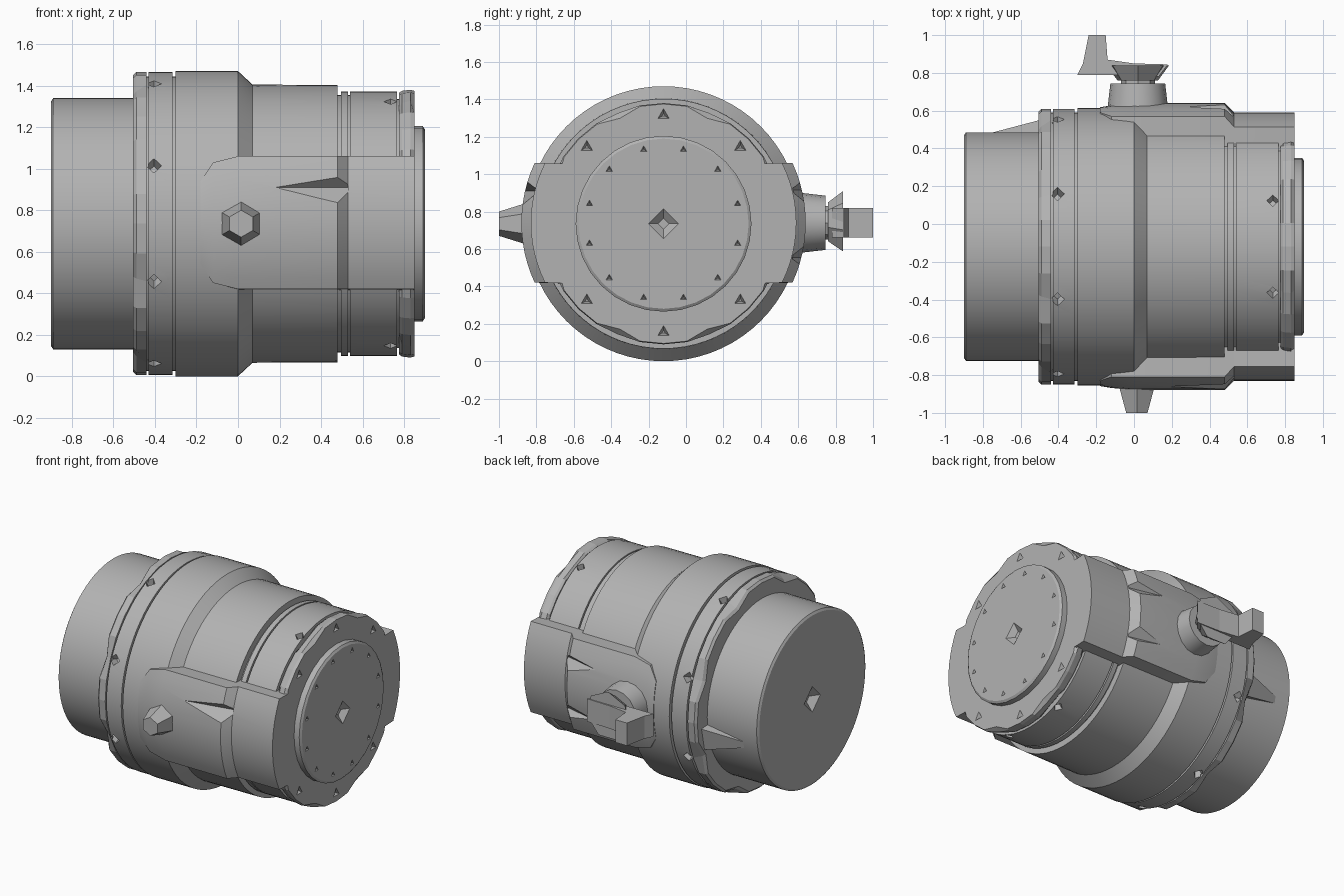
import bpy, bmesh
from math import sin, cos, pi, sqrt, radians
from mathutils import Vector, Matrix

cube = bpy.data.objects.get("Cube")
if cube:
    bpy.data.objects.remove(cube)

CY, CZ = -0.12, 0.735          # barrel axis, running along x
grey = bpy.data.materials.new("mid_grey")
grey.use_nodes = True
grey.diffuse_color = (0.45, 0.45, 0.45, 1)
grey.node_tree.nodes["Principled BSDF"].inputs["Base Color"].default_value = (0.45, 0.45, 0.45, 1)


def make(name, bm):
    bmesh.ops.recalc_face_normals(bm, faces=bm.faces[:])
    mesh = bpy.data.meshes.new(name)
    bm.to_mesh(mesh)
    bm.free()
    mesh.materials.append(grey)
    ob = bpy.data.objects.new(name, mesh)
    bpy.context.collection.objects.link(ob)
    return ob


def loft(name, rings):
    """Closed solid through rings that have equal point counts."""
    bm = bmesh.new()
    loops = [[bm.verts.new(p) for p in ring] for ring in rings]
    n = len(loops[0])
    for a, b in zip(loops, loops[1:]):
        for i in range(n):
            bm.faces.new((a[i], a[(i + 1) % n], b[(i + 1) % n], b[i]))
    bm.faces.new(loops[0])
    bm.faces.new(loops[-1])
    return make(name, bm)


def polar(x, r, a):
    return Vector((x, CY + r * cos(a), CZ + r * sin(a)))


def lathe(name, profile, n=72):
    return loft(name, [[polar(x, r, 2 * pi * i / n) for i in range(n)] for x, r in profile])


def jagged_ring(name, sections, n=32):
    """Faceted collar; every section has an outer and a chipped radius."""
    return loft(name, [[polar(x, low if i % 4 == 2 else r, 2 * pi * i / n)
                        for i in range(n)] for x, r, low in sections])


def add_cone(bm, pos, direction, r_in, r_out, depth, sides=4):
    rot = Vector(direction).to_track_quat('Z', 'Y').to_matrix().to_4x4()
    bmesh.ops.create_cone(bm, cap_ends=True, segments=sides, radius1=r_in, radius2=r_out,
                          depth=depth, matrix=Matrix.Translation(pos) @ rot)


def cut(ob, cutter):
    mod = ob.modifiers.new("chips", 'BOOLEAN')
    mod.operation, mod.solver, mod.object = 'DIFFERENCE', 'EXACT', cutter
    bpy.context.view_layer.objects.active = ob
    bpy.ops.object.modifier_apply(modifier=mod.name)


def smooth(ob, angle=22):
    bpy.ops.object.select_all(action='DESELECT')
    ob.select_set(True)
    bpy.context.view_layer.objects.active = ob
    bpy.ops.object.shade_smooth_by_angle(angle=radians(angle))


# Stepped barrel with narrow grooves between its sections
barrel = lathe("barrel", [
    (-0.9, 0.59), (-0.89, 0.605), (-0.46, 0.605), (-0.46, 0.71), (-0.43, 0.71),
    (-0.43, 0.73), (-0.315, 0.73), (-0.315, 0.71), (-0.3, 0.71), (-0.3, 0.735),
    (0.0, 0.735), (0.07, 0.67), (0.48, 0.668), (0.48, 0.62), (0.495, 0.62),
    (0.495, 0.637), (0.53, 0.637), (0.53, 0.62), (0.54, 0.62), (0.54, 0.637),
    (0.765, 0.637), (0.765, 0.6), (0.8, 0.6)])
rear_collar = jagged_ring("rear_collar", [
    (-0.505, 0.715, 0.67), (-0.49, 0.73, 0.69), (-0.44, 0.73, 0.725)])
front_flange = jagged_ring("front_flange", [
    (0.775, 0.63, 0.6), (0.79, 0.64, 0.63), (0.83, 0.645, 0.64), (0.85, 0.64, 0.61)])
end_cap = lathe("end_cap", [(0.83, 0.47), (0.89, 0.47), (0.9, 0.455)], 32)

# Chipped recesses around the grip, flange and both ends
bm = bmesh.new()
for k in range(8):
    a = radians(22.5 + 45 * k)
    out = (0, cos(a), sin(a))
    add_cone(bm, polar(-0.405, 0.73, a), out, 0.02, 0.055, 0.11)
    add_cone(bm, polar(0.735, 0.637, a), out, 0.02, 0.045, 0.09)
    add_cone(bm, polar(0.85, 0.58, pi / 4 * k), (1, 0, 0), 0.01, 0.06, 0.08, 3)
for k in range(12):
    add_cone(bm, polar(0.9, 0.41, radians(15 + 30 * k)), (1, 0, 0), 0.005, 0.035, 0.05, 3)
add_cone(bm, (0.9, CY, CZ), (1, 0, 0), 0.03, 0.13, 0.07)
add_cone(bm, (-0.9, CY, CZ), (-1, 0, 0), 0.03, 0.15, 0.09)
cutter = make("recess_cutter", bm)
for ob in (barrel, front_flange, end_cap):
    cut(ob, cutter)

# Curved side housings, mirrored front to back, clipped to a flat band
STATIONS = [(-0.18, 0.738, 0.2), (-0.12, 0.748, 0.29), (0, 0.76, 0.32),
            (0.48, 0.76, 0.32), (0.53, 0.71, 0.32), (0.85, 0.71, 0.32)]


def housing(name, side):
    rings = []
    for x, r, h in STATIONS:
        ring = []
        for i in range(13):
            dz = h * (i / 6 - 1)
            ring.append((x, CY + side * sqrt(r * r - dz * dz), CZ + dz + 0.005))
        ring += [(x, CY + side * 0.5, CZ + h), (x, CY + side * 0.5, CZ - h)]
        rings.append(ring)
    return loft(name, rings)


front_housing, back_housing = housing("front_housing", -1), housing("back_housing", 1)

# Tapering gouges in the housings
bm = bmesh.new()
add_cone(bm, (0.32, CY - 0.76, CZ + 0.175), (1, 0, 0), 0.005, 0.09, 0.42)
for dz in (-0.18, 0.18):
    add_cone(bm, (0.4, CY + 0.75, CZ + dz), (1, 0, 0), 0.01, 0.07, 0.25)
gouges = make("gouge_cutter", bm)
for ob in (front_housing, back_housing):
    cut(ob, gouges)
for ob in (cutter, gouges):
    bpy.data.objects.remove(ob)

# Pointed six-sided stud on the front housing
bm = bmesh.new()
add_cone(bm, (0.015, -0.92, 0.735), (0, -1, 0), 0.115, 0.065, 0.16, 6)
make("front_stud", bm)

# Lever on the back: pedestal, neck, faceted hub
for name, y, r1, r2, depth, sides in (
        ("lever_pedestal", 0.68, 0.16, 0.145, 0.13, 16),
        ("lever_neck", 0.76, 0.09, 0.09, 0.06, 8),
        ("lever_hub", 0.8, 0.11, 0.17, 0.08, 7)):
    bm = bmesh.new()
    add_cone(bm, (0.02, y, 0.74), (0, 1, 0), r1, r2, depth, sides)
    smooth(make(name, bm), 28)

# Bent lever arm, a profile extruded in height
ARM = [(-0.3, 0.79), (0.0, 0.79), (0.13, 0.78), (0.18, 0.845), (0.0, 0.85),
       (-0.14, 0.87), (-0.15, 1.0), (-0.24, 1.0), (-0.27, 0.85)]
loft("lever_arm", [[(x, y, z) for x, y in ARM] for z in (0.66, 0.82)])

# Wedge-shaped tab behind the collar
tab_angle = radians(-12)
loft("rear_tab", [[polar(x, r, tab_angle + a) for a, r in
                   ((-w, 0.58), (w, 0.58), (w, top), (-w, top))]
                  for x, w, top in ((-0.78, 0.04, 0.605), (-0.47, 0.13, 0.68))])

for ob in (barrel, end_cap, front_housing, back_housing):
    smooth(ob)
